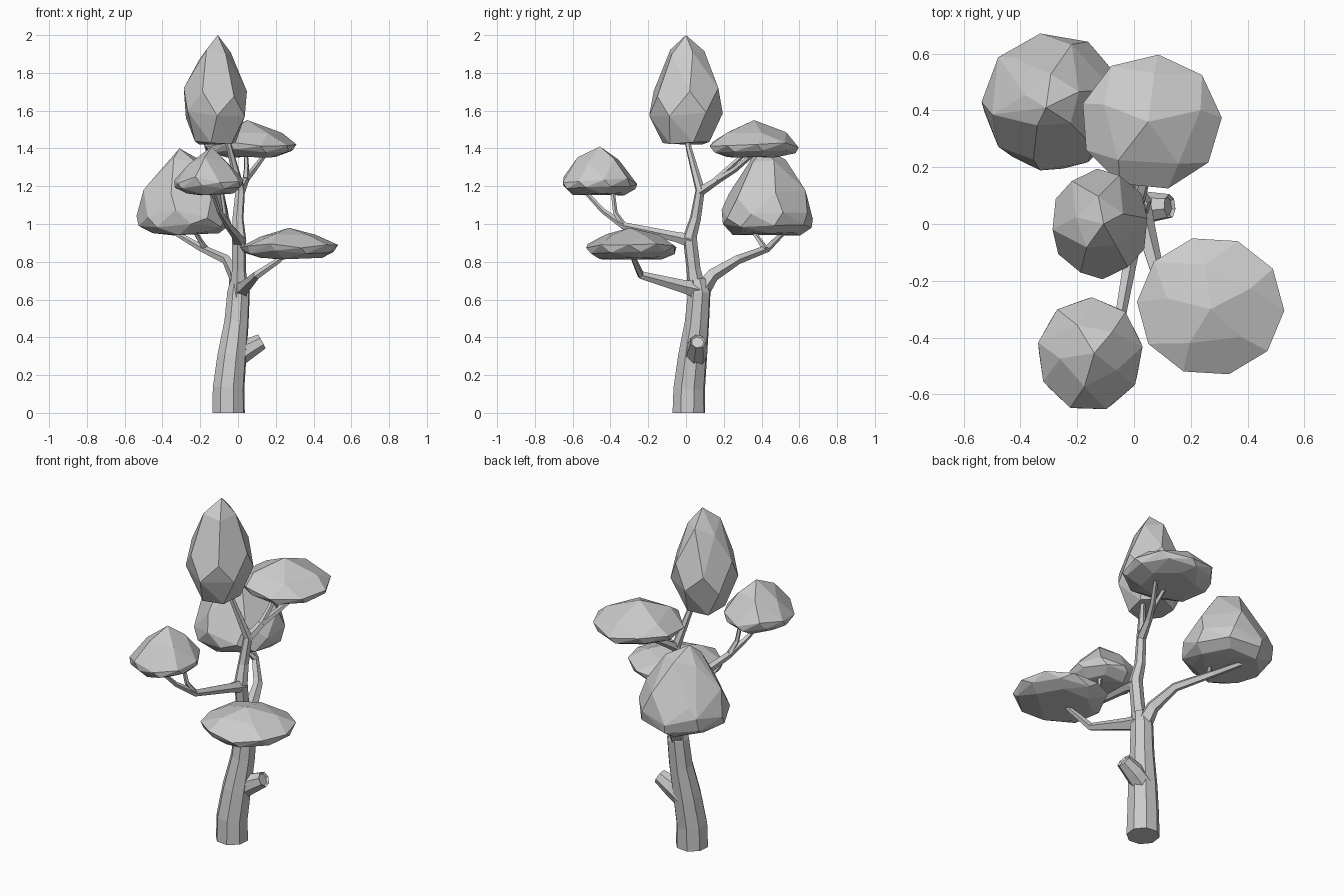
import bpy, bmesh, math
from mathutils import Vector


def finish(bm, name):
    bmesh.ops.recalc_face_normals(bm, faces=bm.faces)
    me = bpy.data.meshes.new(name)
    bm.to_mesh(me)
    bm.free()
    ob = bpy.data.objects.new(name, me)
    bpy.context.collection.objects.link(ob)
    return ob


def limb(name, pts, sides=5, hollow=0.0):
    """Tapered faceted tube through (x, y, z, radius) points."""
    bm = bmesh.new()
    pos = [Vector(p[:3]) for p in pts]
    side = Vector((1, 0.3, 0)) if abs((pos[-1] - pos[0]).normalized().x) < 0.8 else Vector((0, 1, 0))
    rings = []
    for i, p in enumerate(pos):
        t = (pos[min(i + 1, len(pos) - 1)] - pos[max(i - 1, 0)]).normalized()
        if i == 0 and abs(p.z) < 1e-6:
            t = Vector((0, 0, 1))
        side = (side - t * side.dot(t)).normalized()
        up = t.cross(side)
        rings.append([bm.verts.new(p + pts[i][3] * (side * math.cos(a) + up * math.sin(a)))
                      for a in (math.tau * k / sides for k in range(sides))])
    for a, b in zip(rings, rings[1:]):
        for k in range(sides):
            j = (k + 1) % sides
            bm.faces.new((a[k], a[j], b[j], b[k]))
    bm.faces.new(rings[0])
    end = bm.faces.new(rings[-1])
    if hollow:
        bm.normal_update()
        bmesh.ops.recalc_face_normals(bm, faces=bm.faces)
        bmesh.ops.inset_region(bm, faces=[end], thickness=hollow, depth=-hollow)
    return finish(bm, name)


def foliage(name, centre, radii, peak, rings):
    """Faceted crown: hull of a peak and rings of (sides, z, radius factor, phase, z wobble)."""
    bm = bmesh.new()
    bm.verts.new(peak)
    for n, z, f, ph, wob in rings:
        for k in range(n):
            a = math.tau * (k + ph) / n
            bm.verts.new((centre[0] + radii[0] * f * math.cos(a),
                          centre[1] + radii[1] * f * math.sin(a),
                          z + wob * math.sin(2.3 * k + ph)))
    res = bmesh.ops.convex_hull(bm, input=bm.verts)
    junk = {g for g in res["geom_interior"] + res["geom_unused"] if isinstance(g, bmesh.types.BMVert)}
    bmesh.ops.delete(bm, geom=list(junk), context='VERTS')
    bmesh.ops.dissolve_limit(bm, angle_limit=math.radians(7), verts=bm.verts, edges=bm.edges)
    return finish(bm, name)


# Trunk, upper stem and the sawn-off stub
limb("trunk", [(-0.05, 0.015, 0, 0.09), (-0.05, 0.017, 0.13, 0.087), (-0.032, 0.035, 0.3, 0.08),
               (-0.008, 0.058, 0.48, 0.067), (0.003, 0.07, 0.64, 0.062), (0.005, 0.06, 0.71, 0.045)], 8)
limb("upper_stem", [(0.004, 0.062, 0.62, 0.055), (0.005, 0.04, 0.76, 0.038), (0.005, 0.02, 0.93, 0.038),
                    (0.0, 0.05, 1.03, 0.03), (0.012, 0.075, 1.18, 0.026), (-0.045, 0.015, 1.40, 0.016),
                    (-0.07, 0.0, 1.5, 0.014)], 6)
limb("cut_stub", [(-0.02, 0.05, 0.29, 0.06), (0.05, 0.058, 0.337, 0.056), (0.126, 0.062, 0.378, 0.043)], 7, 0.01)

# Branches, each with its small fork
limb("branch_low_right", [(0.01, 0.07, 0.65, 0.05), (0.04, -0.02, 0.67, 0.036), (0.10, -0.24, 0.73, 0.022),
                          (0.22, -0.275, 0.81, 0.015), (0.27, -0.29, 0.86, 0.012)])
limb("branch_back_left", [(0.0, 0.075, 0.64, 0.05), (-0.015, 0.14, 0.73, 0.037), (-0.06, 0.27, 0.81, 0.026),
                          (-0.19, 0.43, 0.87, 0.02), (-0.36, 0.53, 0.97, 0.013)])
limb("fork_back_left", [(-0.17, 0.42, 0.865, 0.018), (-0.20, 0.39, 0.91, 0.014), (-0.24, 0.34, 0.98, 0.012)])
limb("branch_front_left", [(0.005, 0.03, 0.91, 0.04), (0.0, -0.05, 0.93, 0.028), (-0.05, -0.33, 0.99, 0.02),
                           (-0.10, -0.44, 1.07, 0.014), (-0.14, -0.55, 1.19, 0.011)])
limb("fork_front_left", [(-0.05, -0.33, 0.99, 0.018), (-0.07, -0.375, 1.06, 0.013), (-0.09, -0.39, 1.19, 0.011)])
limb("branch_back_right", [(0.01, 0.07, 1.17, 0.027), (0.04, 0.17, 1.235, 0.02), (0.085, 0.26, 1.29, 0.016),
                           (0.16, 0.38, 1.39, 0.011)])
limb("fork_back_right", [(0.04, 0.16, 1.235, 0.018), (0.045, 0.23, 1.30, 0.014), (0.04, 0.33, 1.39, 0.011)])

# Foliage crowns
foliage("top_foliage", (-0.12, 0), (0.175, 0.195), (-0.107, 0, 2.0), [
    (5, 1.90, 0.5, 0.3, 0.03), (6, 1.70, 0.96, 0.1, 0.03), (6, 1.58, 1.0, 0.55, 0.02), (6, 1.43, 0.65, 0.3, 0.01)])
foliage("back_right_foliage", (0.06, 0.358), (0.25, 0.24), (0.05, 0.36, 1.55), [
    (5, 1.48, 0.72, 0.2, 0.01), (9, 1.42, 1.0, 0.1, 0.015), (9, 1.385, 0.93, 0.3, 0.01), (6, 1.355, 0.6, 0.3, 0.005)])
foliage("back_left_foliage", (-0.287, 0.43), (0.25, 0.245), (-0.31, 0.41, 1.40), [
    (5, 1.33, 0.4, 0.3, 0.02), (6, 1.16, 0.87, 0.2, 0.03), (9, 1.05, 1.0, 0.5, 0.025),
    (8, 0.99, 0.97, 0.2, 0.01), (7, 0.95, 0.75, 0.1, 0.01)])
foliage("front_left_foliage", (-0.155, -0.46), (0.187, 0.202), (-0.14, -0.455, 1.41), [
    (5, 1.335, 0.57, 0.6, 0.02), (9, 1.23, 1.0, 0.2, 0.02), (9, 1.195, 0.96, 0.45, 0.01), (7, 1.16, 0.7, 0.1, 0.008)])
foliage("low_right_foliage", (0.27, -0.29), (0.26, 0.247), (0.27, -0.30, 0.98), [
    (5, 0.94, 0.6, 0.35, 0.008), (10, 0.885, 1.0, 0.9, 0.012), (9, 0.85, 0.93, 0.3, 0.01), (7, 0.82, 0.68, 0.1, 0.008)])
